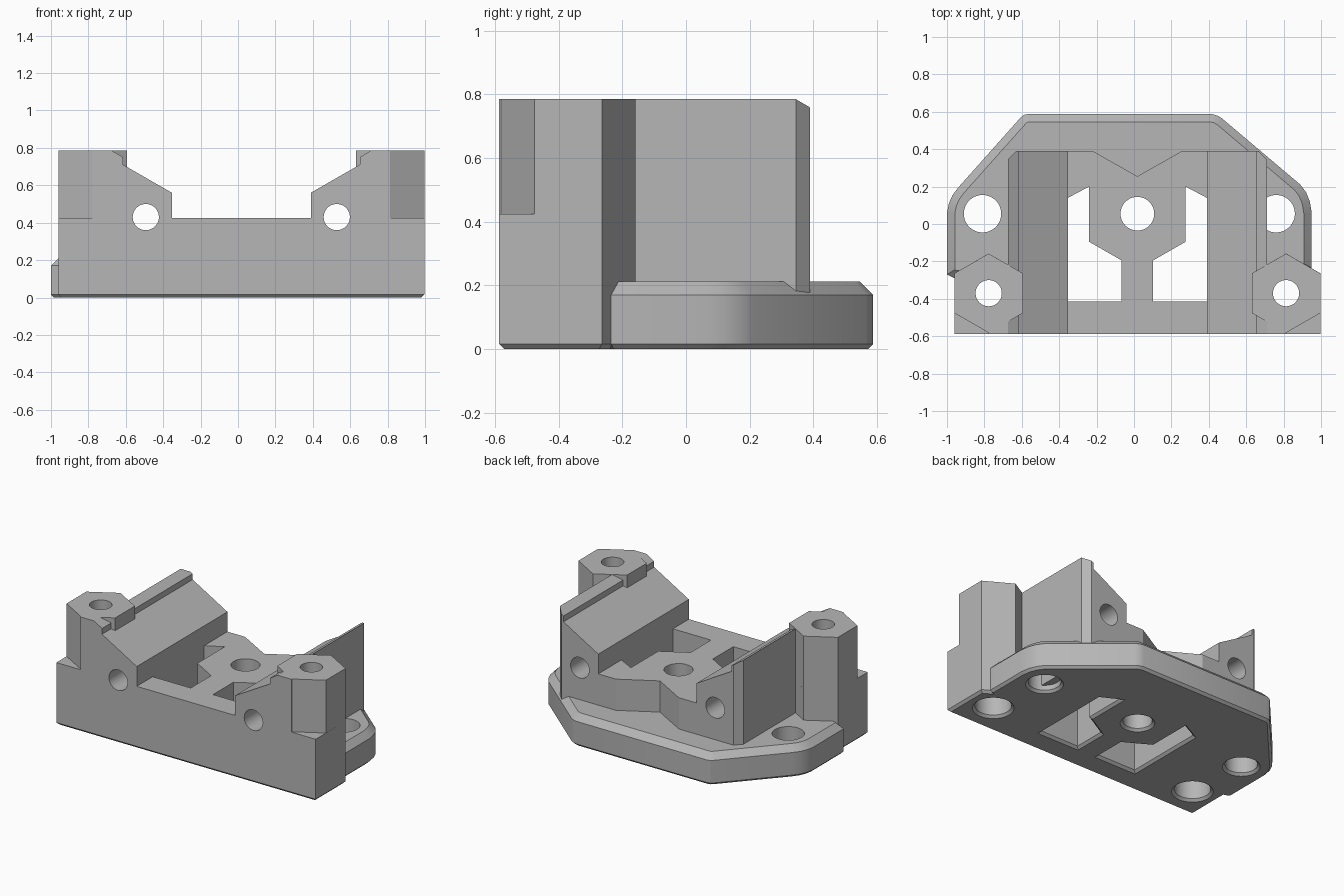
import bpy, bmesh, math

if "Cube" in bpy.data.objects:
    bpy.data.objects.remove(bpy.data.objects["Cube"])

MID = 0.018          # mirror axis of the block
TOP = 0.785
BEVEL = 0.016

grey = bpy.data.materials.new("plain grey")
grey.diffuse_color = (0.47, 0.47, 0.47, 1)
grey.use_nodes = True
grey.node_tree.nodes["Principled BSDF"].inputs["Base Color"].default_value = grey.diffuse_color


def mirror(points):
    return [(2 * MID - x, y) for x, y in points]


def inset(points, d):
    """Move every edge of an outline inward by d."""
    out, n = [], len(points)
    for i, (x, y) in enumerate(points):
        (px, py), (qx, qy) = points[i - 1], points[(i + 1) % n]
        a, b = math.hypot(x - px, y - py), math.hypot(qx - x, qy - y)
        n1 = (-(y - py) / a, (x - px) / a)
        n2 = (-(qy - y) / b, (qx - x) / b)
        k = d / (1 + n1[0] * n2[0] + n1[1] * n2[1])
        out.append((x + k * (n1[0] + n2[0]), y + k * (n1[1] + n2[1])))
    return out


def solid(name, outline, levels, axis="z"):
    """Stack an outline through (height, inset) levels."""
    n = len(outline)
    area = sum(outline[i - 1][0] * outline[i][1] - outline[i][0] * outline[i - 1][1] for i in range(n))
    if area < 0:
        outline = outline[::-1]
    bm = bmesh.new()
    rings = []
    for h, d in levels:
        pts = inset(outline, d) if d else outline
        rings.append([bm.verts.new((x, y, h) if axis == "z" else (x, h, y)) for x, y in pts])
    for r, s in zip(rings, rings[1:]):
        for i in range(n):
            j = (i + 1) % n
            bm.faces.new((r[i], r[j], s[j], s[i]))
    bm.faces.new(rings[0][::-1])
    bm.faces.new(rings[-1])
    bmesh.ops.recalc_face_normals(bm, faces=bm.faces)
    me = bpy.data.meshes.new(name)
    bm.to_mesh(me)
    bm.free()
    me.materials.append(grey)
    ob = bpy.data.objects.new(name, me)
    bpy.context.collection.objects.link(ob)
    return ob


def circle(x, y, r, n=48, turn=0.0):
    return [(x + r * math.cos(turn + math.tau * i / n), y + r * math.sin(turn + math.tau * i / n))
            for i in range(n)]


def combine(target, tool, operation):
    bpy.context.view_layer.objects.active = target
    mod = target.modifiers.new(operation.lower(), "BOOLEAN")
    mod.operation, mod.solver, mod.object = operation, "EXACT", tool
    bpy.ops.object.modifier_apply(modifier=mod.name)
    bpy.data.objects.remove(tool, do_unlink=True)


def drill(target, x, y, r, top):
    """Vertical hole with a chamfered mouth underneath."""
    combine(target, solid("drill", circle(x, y, r),
                          [(-0.02, -BEVEL), (0, -BEVEL), (BEVEL, 0), (top, 0)]), "DIFFERENCE")


# Base plate with rounded corners and a bevelled rim
plate = [(-0.96, -0.29), (-1, -0.27), (-1, 0.06), (-0.99, 0.11), (-0.97, 0.155), (-0.94, 0.195),
         (-0.61, 0.565), (-0.59, 0.583), (-0.565, 0.588), (0.415, 0.588), (0.445, 0.58),
         (0.47, 0.565), (0.89, 0.21), (0.92, 0.17), (0.94, 0.12), (0.95, 0.06),
         (0.95, -0.235), (0.8, -0.33)]
base = solid("base_plate", plate, [(0, BEVEL), (BEVEL, 0), (0.17, 0), (0.212, 0.042)])

# Plate screw holes
for x in (-0.81, 0.76):
    drill(base, x, 0.055, 0.1, 0.4)

# Front bar whose back corners follow the towers
bar = [(-0.96, -0.587), (0.997, -0.587), (0.997, -0.264), (0.813, -0.158), (0.63, -0.264),
       (-0.594, -0.264), (-0.777, -0.158), (-0.96, -0.264)]
front_bar = solid("front_bar", bar, [(0, BEVEL), (BEVEL, 0), (0.425, 0)])

# Cradle block with notched back and a stepped V groove
half = [(MID, 0.255), (-0.22, 0.39), (-0.63, 0.39), (-0.674, 0.345), (-0.674, -0.45),
        (-0.777, -0.45), (-0.777, -0.587)]
cradle = solid("cradle", half + mirror(half[1:])[::-1], [(0.05, 0), (TOP, 0)])
groove = [(-0.353, 0.425), (-0.353, 0.56), (-0.615, 0.71), (-0.615, 0.75), (-0.674, TOP),
          (-0.69, TOP + 0.01), (-0.69, 0.9)]
combine(cradle, solid("groove", groove + mirror(groove)[::-1], [(-0.8, 0), (0.6, 0)], "y"),
        "DIFFERENCE")

# Join base, bar, cradle and the two hexagonal towers
body = base
body.name = "clamp_body"
combine(body, front_bar, "UNION")
combine(body, cradle, "UNION")
towers = (-0.777, 0.813)
for x in towers:
    hexagon = circle(x, -0.37, 0.2118, 6, math.pi / 6)
    combine(body, solid("tower", hexagon, [(0.1, 0), (TOP, 0)]), "UNION")

# Floor windows either side of the central web
window = [(-0.353, 0.14), (-0.24, 0.2), (-0.24, -0.095), (-0.066, -0.195), (-0.066, -0.415),
          (-0.353, -0.415)]
for outline in (window, mirror(window)):
    combine(body, solid("window", outline, [(-0.02, -BEVEL), (0, -BEVEL), (BEVEL, 0), (0.5, 0)]),
            "DIFFERENCE")

# Centre hole, tower bolt holes with counterbores, and long rod holes
drill(body, MID, 0.055, 0.09, 0.6)
for x in towers:
    drill(body, x, -0.37, 0.112, 0.25)
    combine(body, solid("bolt_hole", circle(x, -0.37, 0.07), [(0.1, 0), (0.9, 0)]), "DIFFERENCE")
for x in (-0.493, 0.528):
    combine(body, solid("rod_hole", circle(x, 0.43, 0.07), [(-0.8, 0), (0.6, 0)], "y"),
            "DIFFERENCE")

# Smooth round surfaces, keep machined edges crisp
bpy.ops.object.select_all(action="DESELECT")
body.select_set(True)
bpy.context.view_layer.objects.active = body
bpy.ops.object.shade_smooth_by_angle(angle=math.radians(25))
